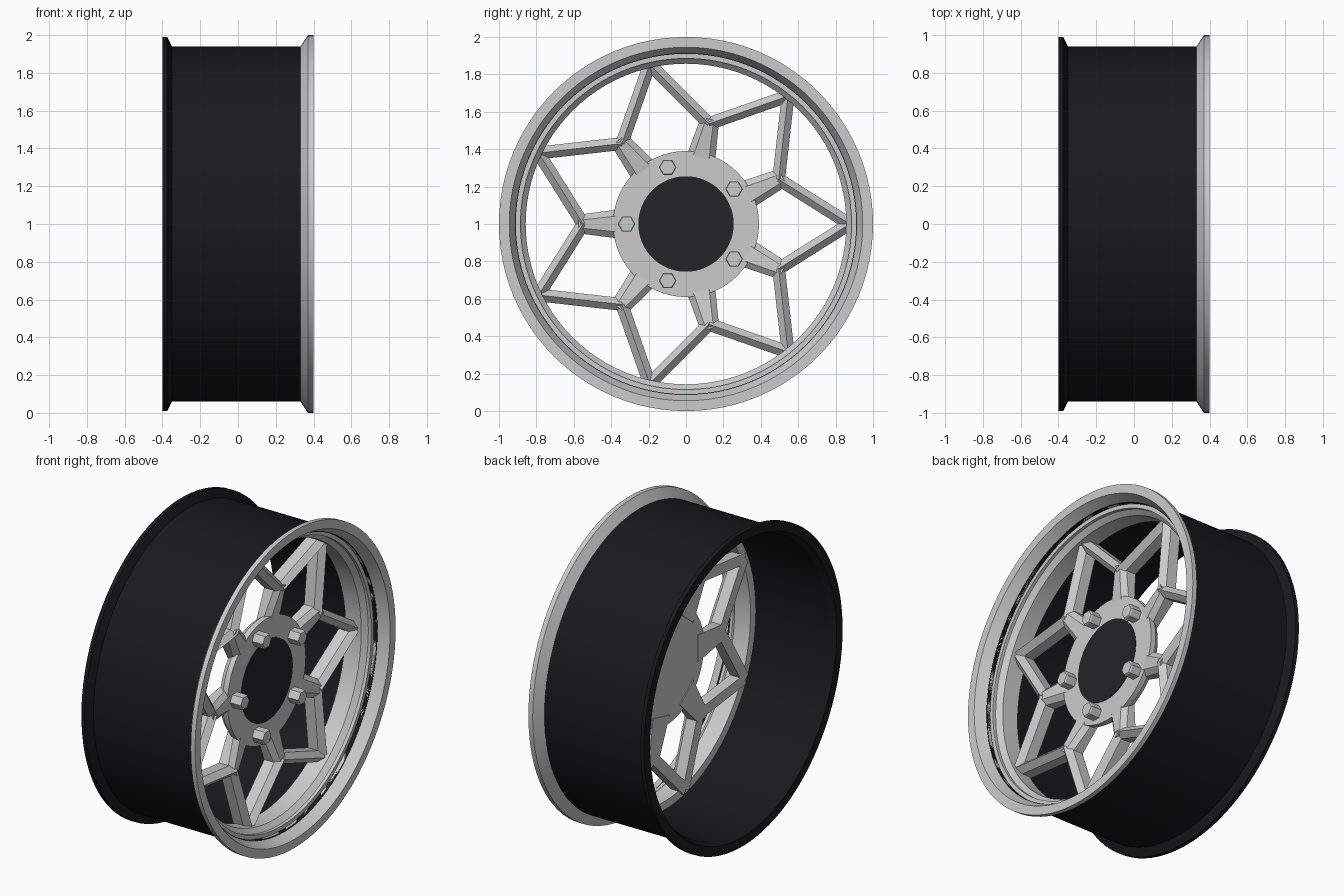
import bpy, bmesh
from math import sin, cos, pi, radians, hypot

if "Cube" in bpy.data.objects:
    bpy.data.objects.remove(bpy.data.objects["Cube"])

CENTRE_Z = 1.0


def material(name, rgb):
    m = bpy.data.materials.new(name)
    m.diffuse_color = (*rgb, 1)
    m.use_nodes = True
    m.node_tree.nodes["Principled BSDF"].inputs["Base Color"].default_value = m.diffuse_color
    return m


def finish(name, bm, mat=None, smooth=True):
    bmesh.ops.recalc_face_normals(bm, faces=bm.faces)
    me = bpy.data.meshes.new(name)
    bm.to_mesh(me)
    bm.free()
    ob = bpy.data.objects.new(name, me)
    bpy.context.collection.objects.link(ob)
    ob.location.z = CENTRE_Z
    if mat:
        me.materials.append(mat)
    if smooth:
        bpy.ops.object.select_all(action='DESELECT')
        ob.select_set(True)
        bpy.context.view_layer.objects.active = ob
        bpy.ops.object.shade_smooth_by_angle(angle=radians(20))
    return ob


def lathe(name, profile, mat=None, steps=96, closed=True):
    """Turn a profile of (x, radius) points about the x axis."""
    bm = bmesh.new()
    verts = [bm.verts.new((x, 0, r)) for x, r in profile]
    pairs = list(zip(verts, verts[1:] + verts[:1]))
    edges = [bm.edges.new(p) for p in (pairs if closed else pairs[:-1])]
    bmesh.ops.spin(bm, geom=verts + edges, cent=(0, 0, 0), axis=(1, 0, 0),
                   angle=2 * pi, steps=steps, use_duplicate=False)
    bmesh.ops.remove_doubles(bm, verts=bm.verts, dist=1e-5)
    return finish(name, bm, mat)


def loft(bm, p0, p1, sec0, sec1):
    """Straight bar in the wheel plane; sections are (side offset, x)."""
    dy, dz = p1[0] - p0[0], p1[1] - p0[1]
    n = hypot(dy, dz)
    sy, sz = -dz / n, dy / n
    rings = [[bm.verts.new((x, p[0] + sy * o, p[1] + sz * o)) for o, x in sec]
             for p, sec in ((p0, sec0), (p1, sec1))]
    k = len(sec0)
    for i in range(k):
        j = (i + 1) % k
        bm.faces.new((rings[0][i], rings[0][j], rings[1][j], rings[1][i]))
    bm.faces.new(rings[0])
    bm.faces.new(rings[1][::-1])


def polar(r, a):
    return (r * cos(a), r * sin(a))


black = material("black_paint", (0.009, 0.010, 0.011))
dark = material("dark_cap", (0.017, 0.018, 0.020))

# Barrel with rear flange
lathe("barrel", [(-0.40, 0.99), (-0.375, 0.99), (-0.35, 0.94), (0.335, 0.94),
                 (0.335, 0.91), (-0.36, 0.91), (-0.40, 0.93)], black)

# Bright stepped front lip
lathe("front_lip", [(0.33, 0.94), (0.37, 1.0), (0.40, 1.0), (0.40, 0.945),
                    (0.33, 0.91), (0.31, 0.91), (0.31, 0.885), (0.28, 0.885)
                    , (0.28, 0.925)])

# Inner ring that carries the spokes
lathe("spoke_ring", [(0.30, 0.92), (0.29, 0.885), (0.26, 0.857),
                     (0.15, 0.857), (0.15, 0.92)])

# Hub disc and centre cap
lathe("hub", [(0.20, 0), (0.20, 0.39), (0.165, 0.39), (0.13, 0.365), (0.13, 0)],
      closed=False)
lathe("centre_cap", [(0.204, 0), (0.204, 0.255), (0.18, 0.255), (0.18, 0)],
      dark, closed=False)

# Seven stems, each forking into two ridged bars
bar = [(-0.034, 0.135), (-0.034, 0.205), (0, 0.24), (0.034, 0.205), (0.034, 0.135)]
stem_in = [(-0.085, 0.125), (-0.085, 0.16), (-0.05, 0.19), (0.05, 0.19),
           (0.085, 0.16), (0.085, 0.125)]
stem_out = [(-0.05, 0.135), (-0.05, 0.205), (-0.02, 0.232), (0.02, 0.232),
            (0.05, 0.205), (0.05, 0.135)]
stems, bars = bmesh.new(), bmesh.new()
half = pi / 7
for i in range(7):
    a = pi + i * 2 * half
    loft(stems, polar(0.30, a), polar(0.575, a), stem_in, stem_out)
    for s in (-1, 1):
        loft(bars, polar(0.55, a), polar(0.875, a + s * half), bar, bar)
finish("spoke_stems", stems, smooth=False)
finish("spoke_bars", bars, smooth=False)

# Five hexagonal lug nuts
nuts = bmesh.new()
for i in range(5):
    cy, cz = polar(0.318, pi + i * 2 * pi / 5)
    rings = [[nuts.verts.new((x, cy + r * cos(k * pi / 3), cz + r * sin(k * pi / 3)))
              for k in range(6)] for x, r in ((0.18, 0.047), (0.265, 0.047), (0.272, 0.042))]
    for lo, hi in zip(rings, rings[1:]):
        for k in range(6):
            j = (k + 1) % 6
            nuts.faces.new((lo[k], lo[j], hi[j], hi[k]))
    nuts.faces.new(rings[0])
    nuts.faces.new(rings[-1])
finish("lug_nuts", nuts, smooth=False)
